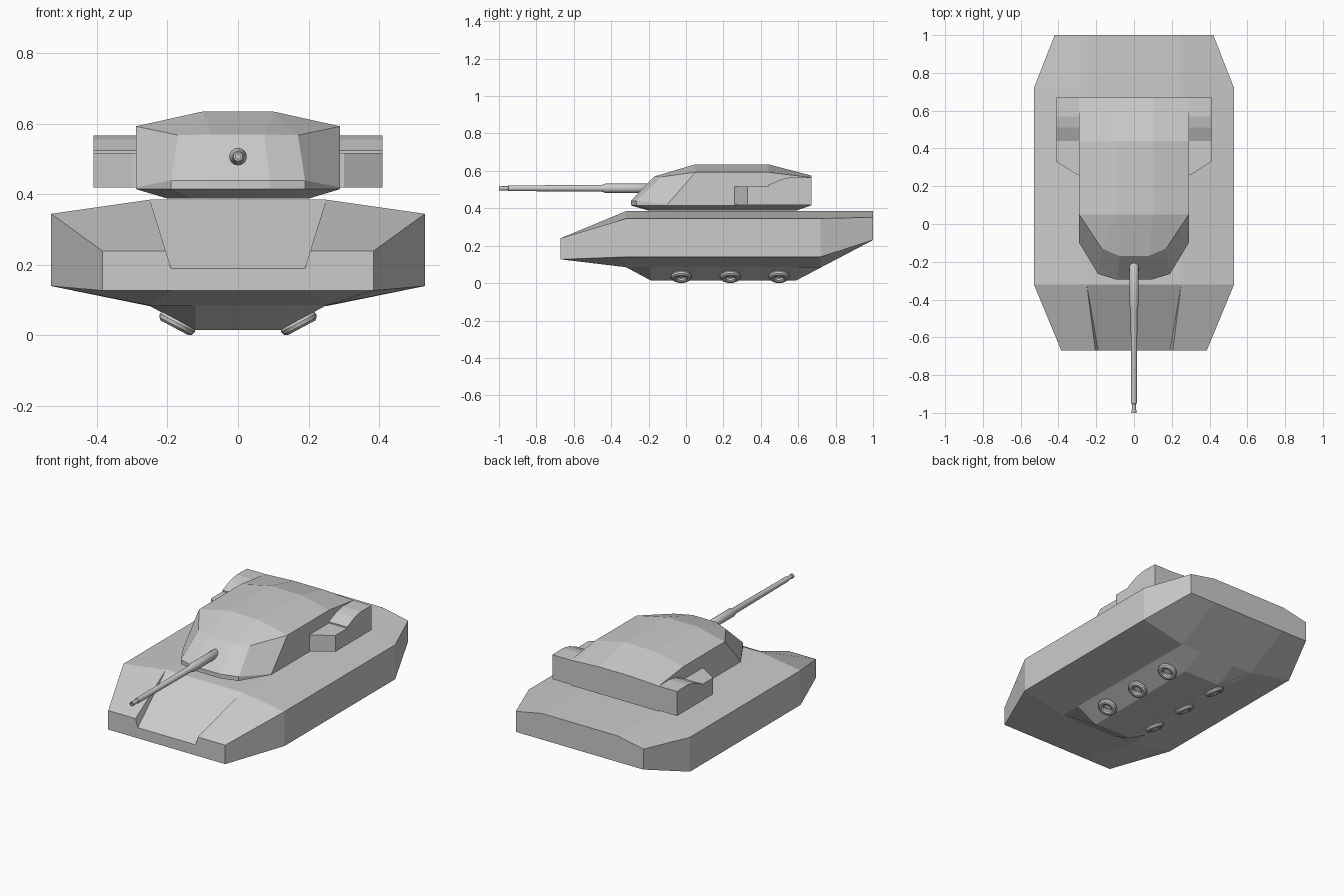
import bpy, bmesh, math
from mathutils import Matrix

if "Cube" in bpy.data.objects:
    bpy.data.objects.remove(bpy.data.objects["Cube"])

paint = bpy.data.materials.new("plain_grey")
paint.diffuse_color = (0.6, 0.6, 0.6, 1)
paint.use_nodes = True
paint.node_tree.nodes["Principled BSDF"].inputs["Base Color"].default_value = paint.diffuse_color


def finish(name, bm, smooth=False):
    bmesh.ops.remove_doubles(bm, verts=bm.verts, dist=0.0005)
    bmesh.ops.recalc_face_normals(bm, faces=bm.faces)
    me = bpy.data.meshes.new(name)
    bm.to_mesh(me)
    bm.free()
    me.materials.append(paint)
    ob = bpy.data.objects.new(name, me)
    bpy.context.collection.objects.link(ob)
    if smooth:
        bpy.ops.object.select_all(action='DESELECT')
        bpy.context.view_layer.objects.active = ob
        ob.select_set(True)
        bpy.ops.object.shade_smooth_by_angle(angle=math.radians(35))
    return ob


def loft(bm, rings, caps=(True, True)):
    """Skin closed rings of equal length; returns vertex rings."""
    vr = [[bm.verts.new(p) for p in r] for r in rings]
    n = len(vr[0])
    for a, b in zip(vr, vr[1:]):
        for i in range(n):
            j = (i + 1) % n
            bm.faces.new((a[i], a[j], b[j], b[i]))
    if caps[0]:
        bm.faces.new(vr[0])
    if caps[1]:
        bm.faces.new(vr[-1])
    return vr


def mirror(half):
    return list(half) + [(-x, y, z) for x, y, z in reversed(half)]


# Hull: half cross-sections from nose to tail
top, side, low = (.25, .385), (.53, .345), (.53, .14)
sections = [
    (-.67, [(.19, .19), (.205, .24), (.385, .24), (.385, .127), (.19, .127), (.1, .127)]),
    (-.32, [top, top, side, low, (.25, .085), (.12, .085)]),
    (-.19, [top, top, side, low, (.25, .085), (.12, .015)]),
    (.59, [top, top, side, low, (.25, .085), (.12, .015)]),
    (.72, [top, top, side, low, (.25, .083), (.12, .083)]),
    (1.0, [top, top, (.42, .352), (.42, .23), (.25, .23), (.12, .23)]),
]
bm = bmesh.new()
loft(bm, [mirror([(x, y, z) for x, z in pts]) for y, pts in sections])
finish("hull", bm)

# Turret: stacked plan outlines, then a faceted roof
plan = [(.09, -.295), (.19, -.265), (.29, -.10), (.29, .44), (.29, .67)]
base = [(.07, -.2), (.13, -.18), (.2, -.04), (.2, .44), (.2, .59)]
lip_z = [.44, .44, .42, .42, .42]
edge = [(.075, -.17, .57), (.17, -.13, .568), (.29, .05, .593), (.29, .44, .593), (.29, .67, .565)]
bm = bmesh.new()
rings = loft(bm, [
    mirror([(x, y, .388) for x, y in base]),
    mirror([(x, y, .415) for x, y in plan]),
    mirror([(x, y, z) for (x, y), z in zip(plan, lip_z)]),
    mirror(edge)], caps=(True, False))
t = rings[-1]
crest = [(.1, .05, .635), (.1, .44, .635), (.1, .67, .575)]
R = [bm.verts.new(p) for p in crest]
L = [bm.verts.new((-x, y, z)) for x, y, z in crest]
for e, c in ((t[:5], R), (t[:4:-1], L)):
    bm.faces.new((e[0], e[1], c[0]))
    bm.faces.new((e[1], e[2], c[0]))
    bm.faces.new((e[2], e[3], c[1], c[0]))
    bm.faces.new((e[3], e[4], c[2], c[1]))
bm.faces.new((t[0], R[0], L[0], t[9]))
bm.faces.new((R[0], R[1], L[1], L[0]))
bm.faces.new((R[1], R[2], L[2], L[1]))
bm.faces.new((t[4], t[5], L[2], R[2]))
finish("turret", bm)

# Storage bins on both turret flanks
profile = [(.67, .42), (.67, .565), (.57, .567), (.51, .555), (.44, .525), (.44, .42)]
wedge = [(.28, .45), (.41, .45), (.41, .33), (.30, .26), (.28, .26)]
for s, tag in ((1, "right"), (-1, "left")):
    bm = bmesh.new()
    loft(bm, [[(s * x, y, z) for y, z in profile] for x in (.28, .41)])
    finish("rear_bin_" + tag, bm)
    bm = bmesh.new()
    loft(bm, [[(s * x, y, z) for x, y in wedge] for z in (.42, .517)])
    finish("front_bin_" + tag, bm)

# Gun barrel: turned profile (y, radius)
steps = [(-.18, .012), (-.2, .025), (-.43, .025), (-.45, .018), (-.95, .015),
         (-.952, .011), (-.985, .011), (-.985, .013), (-1.0, .013), (-1.0, .007), (-.98, .007)]
N = 16
bm = bmesh.new()
loft(bm, [[(r * math.cos(2 * math.pi * i / N), y, .507 + r * math.sin(2 * math.pi * i / N))
           for i in range(N)] for y, r in steps])
finish("gun_barrel", bm, True)

# Hover rings on the sloped belly
MAJ, MIN, NA, NB = .039, .017, 24, 10
for s, tag in ((1, "right"), (-1, "left")):
    for k, y in enumerate((-.025, .237, .497)):
        bm = bmesh.new()
        rr = []
        for i in range(NA + 1):
            a = 2 * math.pi * i / NA
            rr.append([((MAJ + MIN * math.cos(b)) * math.cos(a),
                        (MAJ + MIN * math.cos(b)) * math.sin(a), MIN * math.sin(b))
                       for b in (2 * math.pi * j / NB for j in range(NB))])
        loft(bm, rr, caps=(False, False))
        bm.transform(Matrix.Translation((s * .172, y, .0355)) @
                     Matrix.Rotation(-s * math.radians(28), 4, 'Y'))
        finish(f"hover_ring_{tag}_{k + 1}", bm, True)
